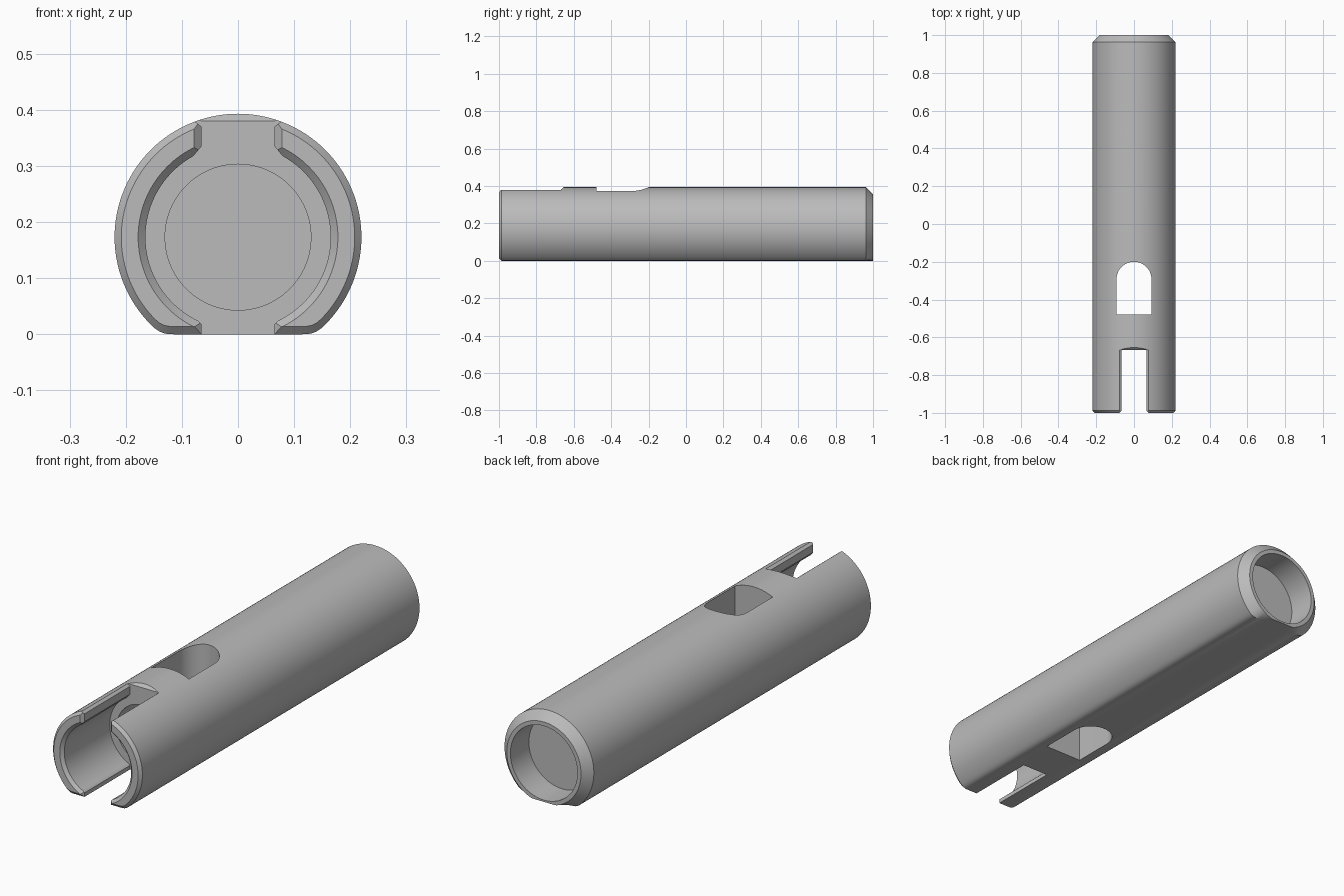
import bpy, bmesh, math

cube = bpy.data.objects.get("Cube")
if cube:
    bpy.data.objects.remove(cube, do_unlink=True)

AXIS_Z = 0.173      # height of the tube axis
RADIUS = 0.22
SLOT_END = -0.667
SEGMENTS = 128


def loft(name, rings):
    """Skin a list of equally sized point rings and cap both ends."""
    bm = bmesh.new()
    loops = [[bm.verts.new(p) for p in ring] for ring in rings]
    for a, b in zip(loops, loops[1:]):
        for i in range(len(a)):
            j = (i + 1) % len(a)
            bm.faces.new((a[i], a[j], b[j], b[i]))
    bm.faces.new(loops[0][::-1])
    bm.faces.new(loops[-1])
    bmesh.ops.recalc_face_normals(bm, faces=bm.faces)
    mesh = bpy.data.meshes.new(name)
    bm.to_mesh(mesh)
    bm.free()
    obj = bpy.data.objects.new(name, mesh)
    bpy.context.scene.collection.objects.link(obj)
    return obj


def smooth_max(a, b, k):
    h = max(k - abs(a - b), 0) / k
    return max(a, b) + h * h * k / 4


def section(y, r, floor=None, blend=0.012):
    """Circle around the axis, optionally flattened below a floor height."""
    ring = []
    for i in range(SEGMENTS):
        t = 2 * math.pi * i / SEGMENTS
        z = AXIS_Z + r * math.sin(t)
        if floor is not None:
            z = smooth_max(z, floor, blend)
        ring.append((r * math.cos(t), y, z))
    return ring


def lathe(name, profile):
    return loft(name, [section(y, r) for y, r in profile])


def rect_xz(y, half):
    return [(-half, y, -0.1), (half, y, -0.1), (half, y, 0.5), (-half, y, 0.5)]


def rect_xy(z, half, back):
    return [(-half, -0.8, z), (half, -0.8, z), (half, back, z), (-half, back, z)]


# Tube with a flat underside and chamfered ends
body = loft("tube_body", [
    section(-1.0, 0.208, 0.014),
    section(-0.987, RADIUS, 0.0),
    section(0.963, RADIUS, 0.0),
    section(1.0, 0.183, 0.0, 0.003),
])

# Stepped front bore and shallow rear bore
cutters = [
    lathe("front_bore_cutter", [(-1.1, 0.278), (-0.987, 0.165),
          (SLOT_END, 0.165), (SLOT_END, 0.13), (-0.479, 0.13)]),
    lathe("rear_bore_cutter", [(0.87, 0.165), (1.1, 0.165)]),
]

# Front slot through top and bottom, with eased long edges
side = [(0.065, -0.1), (0.065, 0.018), (0.08, 0.032), (0.08, 0.317),
        (0.065, 0.335), (0.065, 0.37), (0.078, 0.38), (0.078, 0.5)]
outline = side + [(-x, z) for x, z in reversed(side)]
cutters.append(loft("slot_cutter", [[(x, y, z) for x, z in outline]
                                    for y in (-1.1, SLOT_END)]))

# Chamfers at the slot mouth and along the slot's inner end
cutters.append(loft("slot_mouth_cutter", [rect_xz(-1.1, 0.178), rect_xz(-0.987, 0.065)]))
cutters.append(loft("slot_end_cutter", [rect_xy(0.38, 0.065, SLOT_END),
                                        rect_xy(0.41, 0.095, SLOT_END + 0.03)]))

# Round-ended window through the tube
HALF = 0.0925
arch = [(-HALF, -0.478), (HALF, -0.478)]
arch += [(HALF * math.cos(math.pi * i / 32), -0.2925 + HALF * math.sin(math.pi * i / 32))
         for i in range(33)]
cutters.append(loft("window_cutter", [[(x, y, z) for x, y in arch] for z in (-0.1, 0.5)]))

# Apply the cuts one by one
bpy.ops.object.select_all(action='DESELECT')
bpy.context.view_layer.objects.active = body
body.select_set(True)
for cutter in cutters:
    cutter.hide_render = True
    cut = body.modifiers.new(cutter.name, 'BOOLEAN')
    cut.operation = 'DIFFERENCE'
    cut.solver = 'EXACT'
    cut.object = cutter
    bpy.ops.object.modifier_apply(modifier=cut.name)
    bpy.data.objects.remove(cutter, do_unlink=True)

# Plain grey metal
grey = bpy.data.materials.new("steel_grey")
grey.use_nodes = True
colour = (0.5, 0.5, 0.5, 1.0)
grey.diffuse_color = colour
grey.node_tree.nodes["Principled BSDF"].inputs["Base Color"].default_value = colour
body.data.materials.clear()
body.data.materials.append(grey)

bpy.ops.object.shade_smooth_by_angle(angle=math.radians(25))
